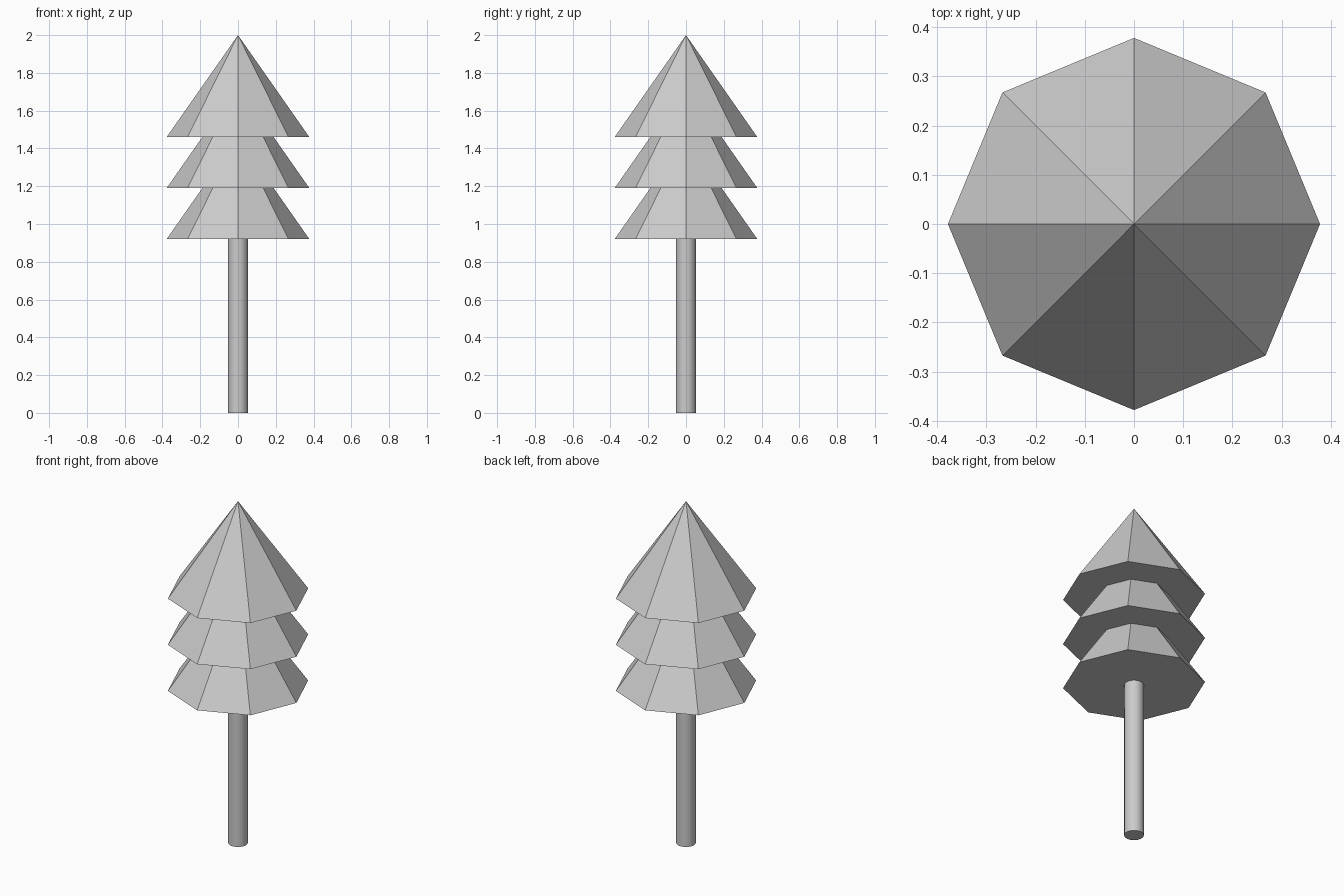
import bpy
import math

if "Cube" in bpy.data.objects:
    bpy.data.objects.remove(bpy.data.objects["Cube"])

CONE_R, CONE_H = 0.378, 0.54
BASES = {"lower_foliage": 0.92, "middle_foliage": 1.19, "top_foliage": 1.46}

# Trunk: slim smooth cylinder, ending just inside the lowest foliage tier
TRUNK_H = 0.95
bpy.ops.mesh.primitive_cylinder_add(vertices=32, radius=0.052, depth=TRUNK_H,
                                    location=(0, 0, TRUNK_H / 2))
trunk = bpy.context.object
trunk.name = "trunk"
bpy.ops.object.shade_smooth_by_angle(angle=math.radians(30))

# Foliage: three identical eight-sided flat-shaded cones, overlapping by half
for name, base_z in BASES.items():
    bpy.ops.mesh.primitive_cone_add(vertices=8, radius1=CONE_R, radius2=0,
                                    depth=CONE_H,
                                    location=(0, 0, base_z + CONE_H / 2))
    bpy.context.object.name = name
